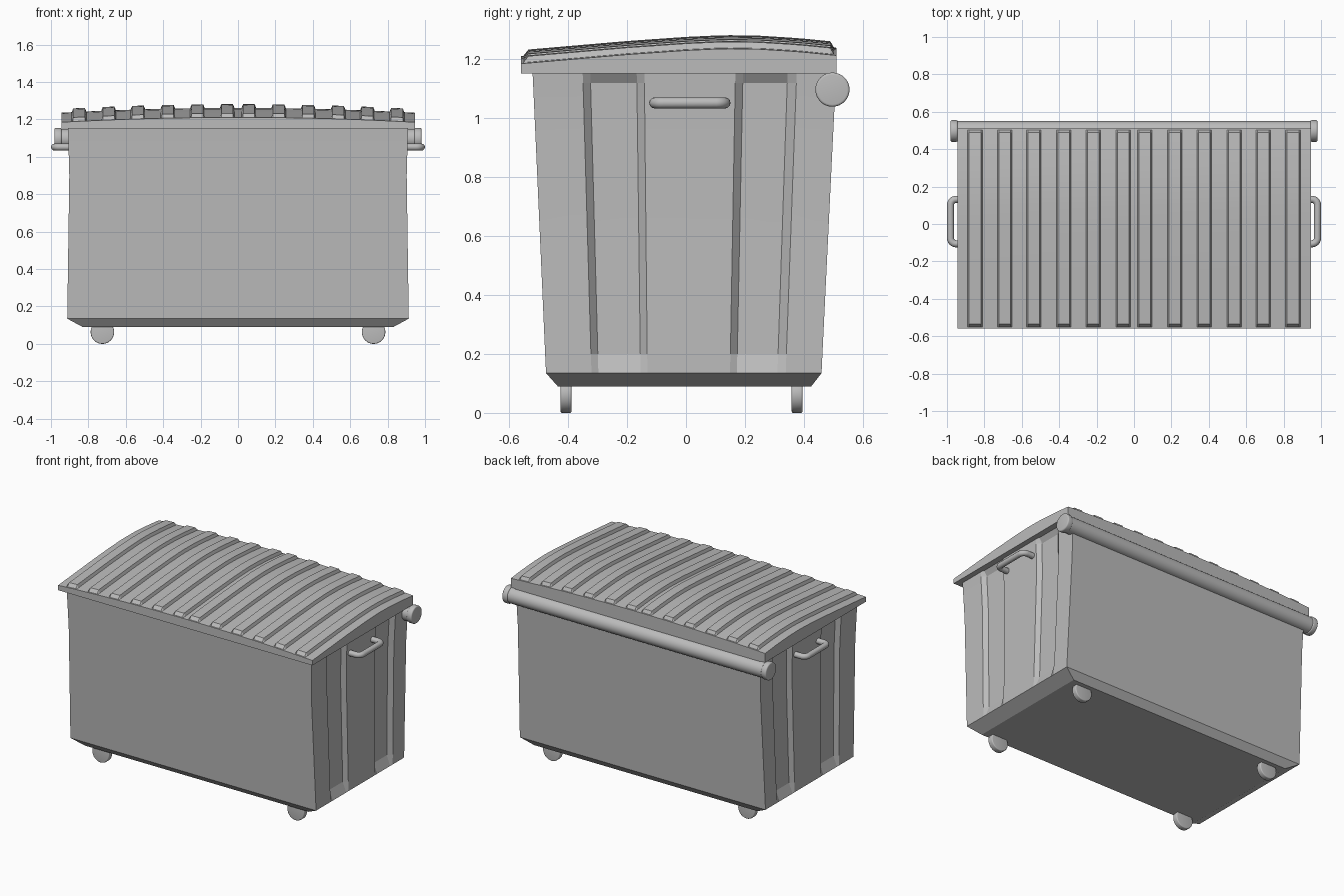
import bpy, bmesh, math
from mathutils import Matrix

if "Cube" in bpy.data.objects:
    bpy.data.objects.remove(bpy.data.objects["Cube"])

grey = bpy.data.materials.new("plain_grey")
grey.diffuse_color = (0.5, 0.5, 0.5, 1)
grey.use_nodes = True
grey.node_tree.nodes["Principled BSDF"].inputs["Base Color"].default_value = grey.diffuse_color


def finish(ob, angle=30):
    ob.data.materials.append(grey)
    bpy.ops.object.select_all(action='DESELECT')
    ob.select_set(True)
    bpy.context.view_layer.objects.active = ob
    bpy.ops.object.shade_smooth_by_angle(angle=math.radians(angle))


def from_bmesh(name, bm, angle=30):
    bmesh.ops.recalc_face_normals(bm, faces=bm.faces)
    me = bpy.data.meshes.new(name)
    bm.to_mesh(me)
    bm.free()
    ob = bpy.data.objects.new(name, me)
    bpy.context.collection.objects.link(ob)
    finish(ob, angle)
    return ob


def cylinder(name, loc, r, length, axis, bevel=0.0, seg=32):
    bm = bmesh.new()
    bmesh.ops.create_cone(bm, cap_ends=True, segments=seg, radius1=r, radius2=r, depth=length)
    if bevel:
        rims = [e for e in bm.edges if abs(e.verts[0].co.z - e.verts[1].co.z) < 1e-5]
        bmesh.ops.bevel(bm, geom=rims, offset=bevel, segments=4, profile=0.5, affect='EDGES')
    rot = Matrix.Rotation(math.pi / 2, 4, 'Y' if axis == 'X' else 'X')
    bmesh.ops.transform(bm, matrix=Matrix.Translation(loc) @ rot, verts=bm.verts)
    return from_bmesh(name, bm, 35)


# Tapered bin body with two shallow recesses in each end
levels = [  # z, half width, front y, back y, recess depth
    (0.09, 0.83, -0.435, 0.425, 0),
    (0.135, 0.913, -0.475, 0.46, 0),
    (0.20, 0.912, -0.478, 0.463, 0.025),
    (0.90, 0.902, -0.509, 0.497, 0.025),
    (1.12, 0.908, -0.519, 0.508, 0.025),
    (1.16, 0.910, -0.521, 0.510, 0)]
# position along the end (0 front, 1 back) and whether it is recessed
stations = [(0, 0), (0.165, 0), (0.19, 1), (0.343, 1), (0.368, 0),
            (0.668, 0), (0.693, 1), (0.84, 1), (0.87, 0), (1, 0)]
bm = bmesh.new()
rings = []
for z, w, y0, y1, d in levels:
    side = [(w - d * k, y0 + (y1 - y0) * t) for t, k in stations]
    outline = side + [(-x, y) for x, y in reversed(side)]
    rings.append([bm.verts.new((x, y, z)) for x, y in outline])
for a, b in zip(rings, rings[1:]):
    for i in range(len(a)):
        j = (i + 1) % len(a)
        bm.faces.new((a[i], a[j], b[j], b[i]))
bm.faces.new(rings[0])
bm.faces.new(rings[-1])
from_bmesh("bin_body", bm, 12)

# Domed lid with raised ribs running front to back
profile = [(-0.56, 1.185), (-0.2, 1.216), (0.0, 1.230), (0.13, 1.236),
           (0.25, 1.234), (0.38, 1.226), (0.51, 1.213)]


def lid_base(x, y):
    # smooth front-to-back curve plus a gentle crown across
    for (ya, za), (yb, zb) in zip(profile, profile[1:]):
        if y <= yb + 1e-6:
            z = za + (zb - za) * (y - ya) / (yb - ya)
            break
    return z + 0.026 * (1 - (x / 0.945) ** 2)


rib_centres = [s * c for s in (-1, 1) for c in (0.058, 0.217, 0.375, 0.535, 0.692, 0.85)]
xs = [(-0.945, 0), (0.945, 0), (0, 0)]
for c in rib_centres:
    xs += [(c - 0.039, 0), (c - 0.031, 1), (c + 0.031, 1), (c + 0.039, 0)]
xs.sort()
ys = [(-0.56, 0), (-0.552, 0), (-0.535, 1)]
ys += [(-0.5 + 0.05 * i, 1) for i in range(20)]
ys += [(0.49, 1), (0.502, 0), (0.51, 0)]
bm = bmesh.new()
grid = [[bm.verts.new((x, y, lid_base(x, y) + 0.02 * kx * ky)) for y, ky in ys] for x, kx in xs]
for a, b in zip(grid, grid[1:]):
    for j in range(len(ys) - 1):
        bm.faces.new((a[j], b[j], b[j + 1], a[j + 1]))
rim = bmesh.ops.extrude_edge_only(bm, edges=[e for e in bm.edges if e.is_boundary])
for v in rim["geom"]:
    if isinstance(v, bmesh.types.BMVert):
        v.co.z = 1.152
bmesh.ops.holes_fill(bm, edges=[e for e in bm.edges if e.is_boundary], sides=0)
from_bmesh("ribbed_lid", bm, 25)

# Hinge tube along the back with end caps
cylinder("hinge_tube", (0, 0.497, 1.097), 0.053, 1.9, 'X')
for s, n in ((-1, "left"), (1, "right")):
    cylinder(n + "_hinge_cap", (s * 0.962, 0.497, 1.097), 0.058, 0.038, 'X', 0.008)

    # Rounded U-shaped grab handle
    ya, yb, xo, r = -0.106, 0.132, 0.981, 0.03
    pts = [(0.87, ya)]
    for cy, start in ((ya + r, -90), (yb - r, 0)):
        for i in range(7):
            t = math.radians(start + 15 * i)
            pts.append((xo - r + r * math.cos(t), cy + r * math.sin(t)))
    pts.append((0.87, yb))
    cu = bpy.data.curves.new(n + "_handle", 'CURVE')
    cu.dimensions = '3D'
    cu.bevel_depth = 0.019
    cu.bevel_resolution = 4
    cu.use_fill_caps = True
    sp = cu.splines.new('POLY')
    sp.points.add(len(pts) - 1)
    for p, (x, y) in zip(sp.points, pts):
        p.co = (s * x, y, 1.052, 1)
    ob = bpy.data.objects.new(n + "_handle", cu)
    bpy.context.collection.objects.link(ob)
    bpy.ops.object.select_all(action='DESELECT')
    ob.select_set(True)
    bpy.context.view_layer.objects.active = ob
    bpy.ops.object.convert(target='MESH')
    finish(bpy.context.object, 40)

    # Wheels under each corner
    for y, m in ((-0.407, "front"), (0.377, "back")):
        cylinder(f"{m}_{n}_wheel", (s * 0.725, y, 0.063), 0.063, 0.037, 'Y', 0.006)
